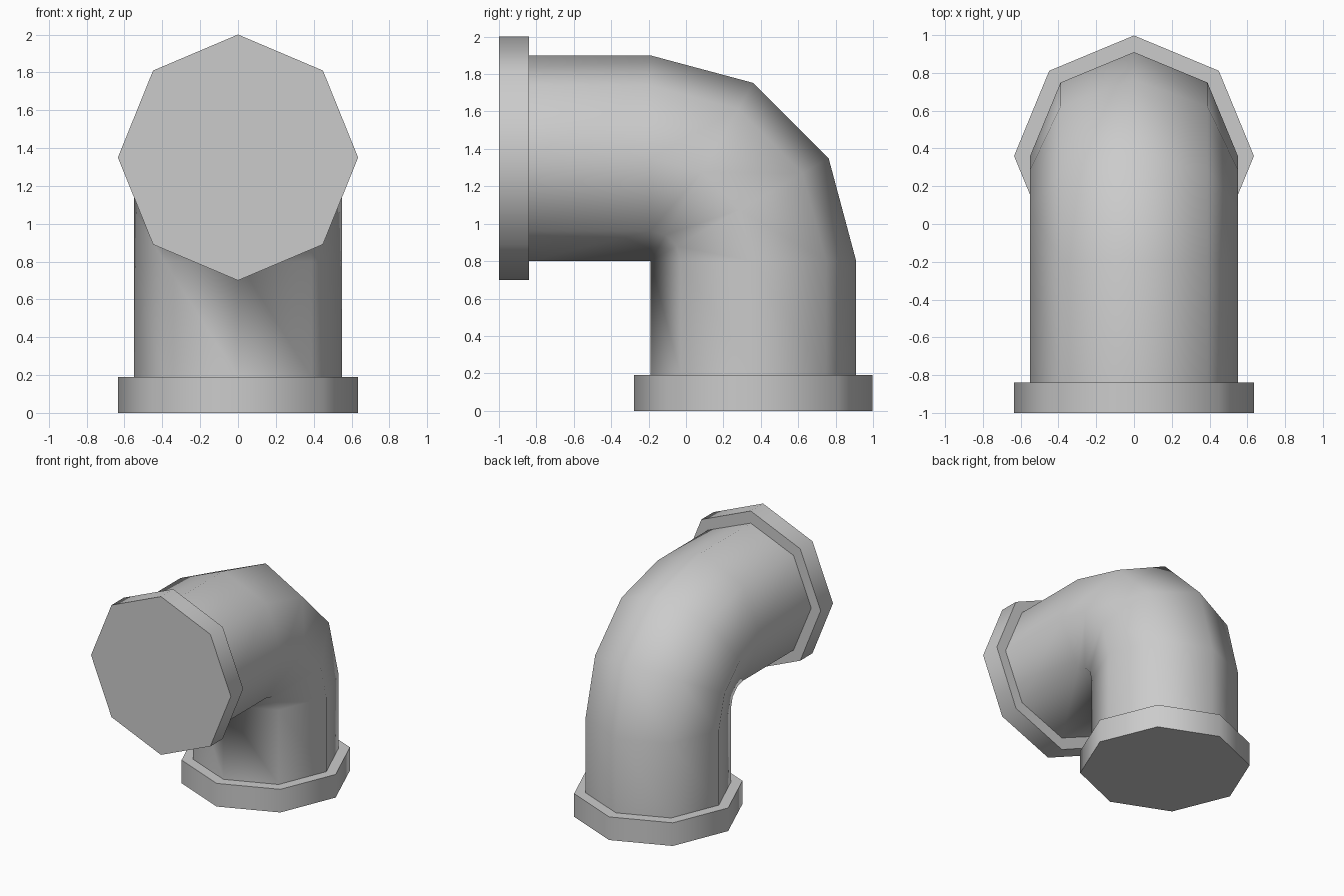
import bpy, bmesh
from math import sin, cos, pi, radians

if "Cube" in bpy.data.objects:
    bpy.data.objects.remove(bpy.data.objects["Cube"])

SIDES = 8
PIPE = 0.55                 # pipe radius, also the bend radius
PIVOT_Y, PIVOT_Z = -0.19, 0.80   # bend centre, at the pinched inner corner

bm = bmesh.new()


def ring(angle, along, rx, ru):
    """Octagon at a bend angle, pushed straight along the pipe direction."""
    uy, uz = cos(angle), sin(angle)        # outward from the bend centre
    ty, tz = -sin(angle), cos(angle)       # along the pipe
    cy = PIVOT_Y + PIPE * uy + along * ty
    cz = PIVOT_Z + PIPE * uz + along * tz
    verts = []
    for i in range(SIDES):
        a = 2 * pi * i / SIDES
        r = ru * cos(a)
        verts.append(bm.verts.new((rx * sin(a), cy + r * uy, cz + r * uz)))
    return verts


# Bottom flange and start of the vertical pipe
rings = [ring(0, -0.80, 0.635, 0.638),
         ring(0, -0.61, 0.635, 0.638),
         ring(0, -0.61, PIPE, PIPE)]
# Bend in three segments
rings += [ring(radians(d), 0, PIPE, PIPE) for d in (0, 30, 60, 90)]
# End of the horizontal pipe and front flange
rings += [ring(pi / 2, 0.65, PIPE, PIPE),
          ring(pi / 2, 0.65, 0.635, 0.65),
          ring(pi / 2, 0.81, 0.635, 0.65)]

# Skin between rings and cap both ends
for a, b in zip(rings, rings[1:]):
    for i in range(SIDES):
        j = (i + 1) % SIDES
        bm.faces.new((a[i], a[j], b[j], b[i]))
bm.faces.new(rings[0])
bm.faces.new(rings[-1])

# Weld the pinched inner corner
bmesh.ops.remove_doubles(bm, verts=bm.verts[:], dist=0.0005)
bmesh.ops.recalc_face_normals(bm, faces=bm.faces[:])

mesh = bpy.data.meshes.new("pipe_elbow")
bm.to_mesh(mesh)
bm.free()
pipe = bpy.data.objects.new("pipe_elbow", mesh)
bpy.context.collection.objects.link(pipe)

# Smooth sides, sharp flange rims
bpy.context.view_layer.objects.active = pipe
pipe.select_set(True)
bpy.ops.object.shade_smooth_by_angle(angle=radians(60))
